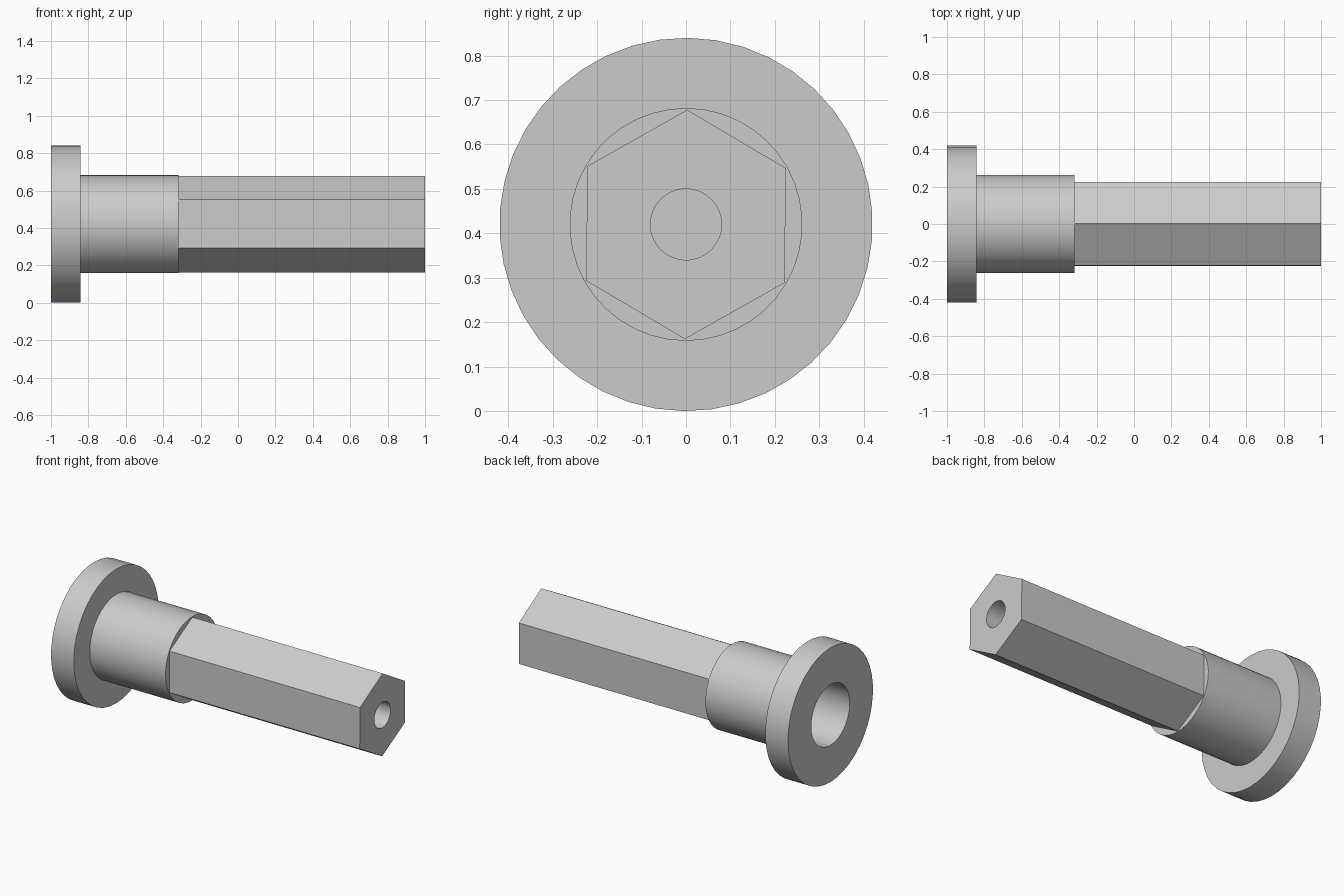
import bpy
import bmesh
import math

cube = bpy.data.objects.get("Cube")
if cube:
    bpy.data.objects.remove(cube, do_unlink=True)

SEGMENTS = 42                # a multiple of six, so hexagon corners are exact
TWIST = math.radians(0.6)
AXIS_Z = 0.42
FLANGE_R, SLEEVE_R, HEX_R = 0.42, 0.262, 0.258
BORE_R, HOLE_R = 0.19, 0.08
FLANGE_X, SHOULDER_X = -0.843, -0.318
BORE_END, HOLE_END = -0.32, 0.5

grey = bpy.data.materials.new("plain grey")
grey.use_nodes = True
colour = (0.6, 0.6, 0.6, 1)
grey.diffuse_color = colour
grey.node_tree.nodes["Principled BSDF"].inputs["Base Color"].default_value = colour


def add_ring(bm, x, radius, hexagonal=False):
    """A loop of vertices around the x axis, round or six-sided."""
    ring = []
    for i in range(SEGMENTS):
        a = math.tau * i / SEGMENTS
        r = radius
        if hexagonal:
            off_centre = a % (math.pi / 3) - math.pi / 6
            r *= math.cos(math.pi / 6) / math.cos(off_centre)
        a += TWIST
        ring.append(bm.verts.new((x, r * math.sin(a), AXIS_Z + r * math.cos(a))))
    return ring


def make_part(name, profile, cap_start=False, cap_end=False):
    """Join successive rings into a shell, running along the outside towards +x."""
    bm = bmesh.new()
    rings = [add_ring(bm, *p) for p in profile]
    for a, b in zip(rings, rings[1:]):
        for i in range(SEGMENTS):
            j = (i + 1) % SEGMENTS
            bm.faces.new((a[i], b[i], b[j], a[j]))
    if cap_start:
        bm.faces.new(rings[0])
    if cap_end:
        bm.faces.new(rings[-1][::-1])
    mesh = bpy.data.meshes.new(name)
    bm.to_mesh(mesh)
    bm.free()
    mesh.materials.append(grey)
    obj = bpy.data.objects.new(name, mesh)
    bpy.context.collection.objects.link(obj)
    bpy.ops.object.select_all(action="DESELECT")
    obj.select_set(True)
    bpy.context.view_layer.objects.active = obj
    bpy.ops.object.shade_smooth_by_angle(angle=math.radians(30))


# Blind bore, open at the flange
make_part("bore", [(BORE_END, BORE_R), (-1, BORE_R)], cap_start=True)

# Wide flange around the bore mouth
make_part("flange", [(-1, BORE_R), (-1, FLANGE_R),
                     (FLANGE_X, FLANGE_R), (FLANGE_X, SLEEVE_R)])

# Round sleeve, stepping in to the hexagon at its shoulder
make_part("sleeve", [(FLANGE_X, SLEEVE_R), (SHOULDER_X, SLEEVE_R),
                     (SHOULDER_X, HEX_R, True)])

# Hexagonal shaft with a blind pilot hole in its end
make_part("hex_shaft", [(SHOULDER_X, HEX_R, True), (1, HEX_R, True),
                        (1, HOLE_R), (HOLE_END, HOLE_R)], cap_end=True)
